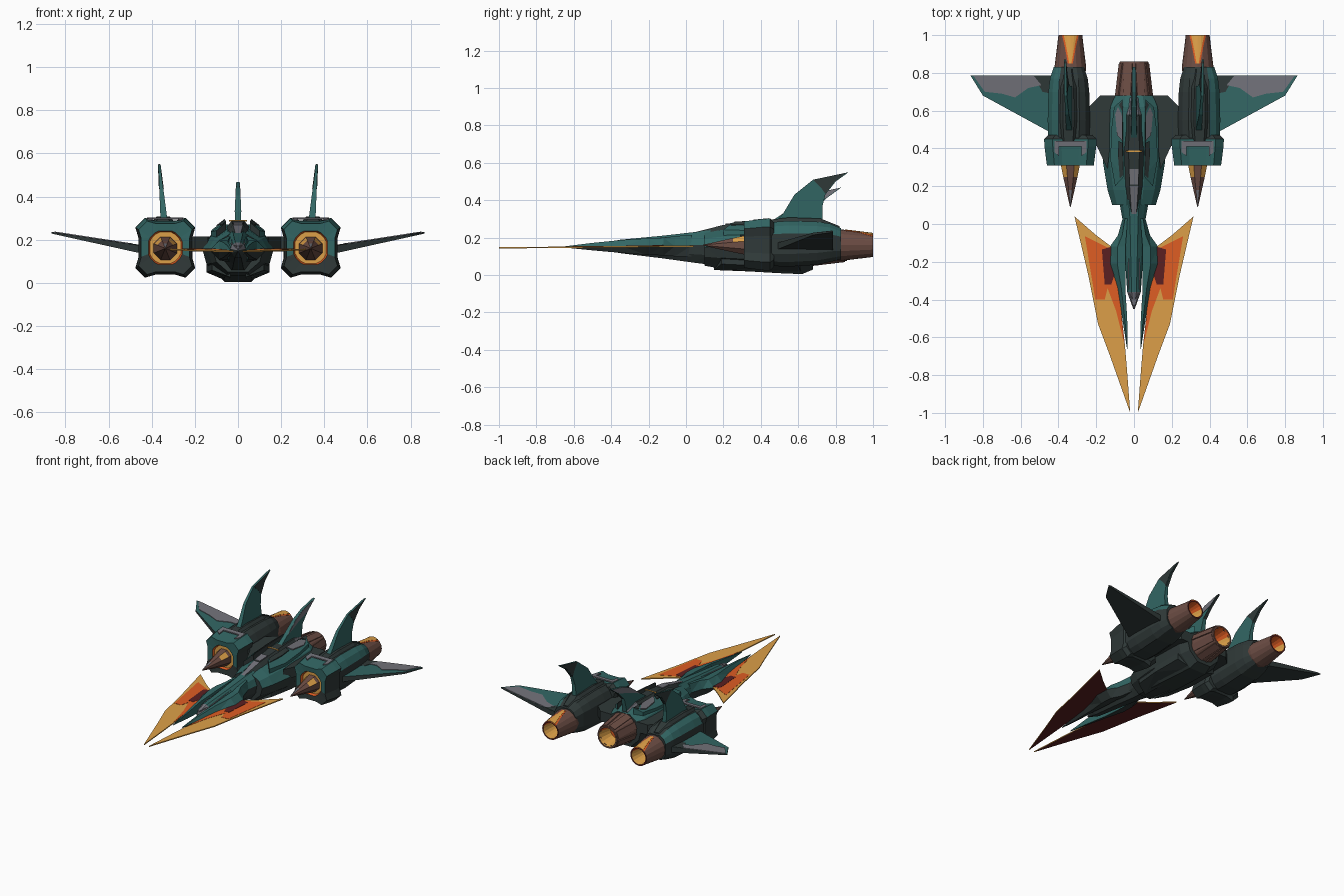
import bpy, bmesh, math
from mathutils import Vector

if "Cube" in bpy.data.objects:
    bpy.data.objects.remove(bpy.data.objects["Cube"])

# Palette (linear)
PALETTE = {
    "teal": (0.032, 0.133, 0.127), "charcoal": (0.029, 0.041, 0.040),
    "grey": (0.17, 0.17, 0.195), "brown": (0.15, 0.074, 0.058),
    "gold": (0.72, 0.35, 0.065), "orange": (0.74, 0.11, 0.017),
    "maroon": (0.105, 0.014, 0.015)}
MATS, INDEX = [], {}
for i, (n, c) in enumerate(PALETTE.items()):
    m = bpy.data.materials.new(n)
    m.diffuse_color = (*c, 1)
    m.use_nodes = True
    m.node_tree.nodes["Principled BSDF"].inputs["Base Color"].default_value = m.diffuse_color
    MATS.append(m)
    INDEX[n] = i


def finish(name, bm, paint, mirror):
    """Colour faces by rule, make the object, mirror it over x if paired."""
    bmesh.ops.recalc_face_normals(bm, faces=bm.faces)
    bm.normal_update()
    for f in bm.faces:
        f.material_index = INDEX[paint if isinstance(paint, str)
                                 else paint(f.calc_center_median(), f.normal)]
    bmesh.ops.triangulate(bm, faces=bm.faces)
    me = bpy.data.meshes.new(name)
    bm.to_mesh(me)
    bm.free()
    for m in MATS:
        me.materials.append(m)
    ob = bpy.data.objects.new(name, me)
    bpy.context.collection.objects.link(ob)
    if mirror:
        ob.modifiers.new("mirror", 'MIRROR').use_mirror_merge = False


def loft(name, rings, paint, mirror=False):
    """Skin a list of equal-length point rings and cap both ends."""
    bm = bmesh.new()
    vs = [[bm.verts.new(p) for p in r] for r in rings]
    n = len(rings[0])
    for a, b in zip(vs, vs[1:]):
        for k in range(n):
            bm.faces.new((a[k], a[(k + 1) % n], b[(k + 1) % n], b[k]))
    bm.faces.new(vs[0])
    bm.faces.new(vs[-1])
    finish(name, bm, paint, mirror)


def slab(name, pts, top, bottom, paint, mirror=False):
    """Plate from a 2D outline and two surfaces mapping it to 3D."""
    loft(name, [[top(a, b) for a, b in pts], [bottom(a, b) for a, b in pts]], paint, mirror)


def flat(z):
    return lambda x, y: (x, y, z)


def shape(profile, y, hw, z0, z1, cx=0):
    """Half profile of unit points, mirrored and fitted to a box at y."""
    full = profile + [(-a, b) for a, b in reversed(profile)]
    return [(cx + a * hw, y, (z0 + z1) / 2 + b * (z1 - z0) / 2) for a, b in full]


def circle(y, r, cx, cz, n=16, turn=0.5):
    return [(cx + r * math.sin(2 * math.pi * (k + turn) / n), y,
             cz + r * math.cos(2 * math.pi * (k + turn) / n)) for k in range(n)]


HULL = [(.35, 1), (.78, .65), (1, .15), (.88, -.45), (.4, -1)]

# Nose
def nose_paint(c, n):
    if n.z < 0.1:
        return "charcoal"
    return "grey" if c.y < -.37 else "teal"

loft("nose", [shape(HULL, *s) for s in (
    (-.45, .004, .145, .155), (-.36, .036, .118, .188), (-.13, .052, .09, .21),
    (.03, .062, .068, .228), (.13, .08, .055, .24))], nose_paint)
slab("nose_spine", [(-.008, -.43), (.008, -.43), (.032, -.33), (.028, 0), (.01, .05),
                    (-.01, .05), (-.028, 0), (-.032, -.33)],
     lambda x, y: (x, y, .213 + y * .1), lambda x, y: (x, y, .15), "grey")

# Main fuselage
loft("fuselage", [shape(HULL, *s) for s in (
    (.10, .115, .05, .225), (.18, .14, .035, .24), (.33, .165, .02, .255),
    (.5, .16, .01, .27), (.62, .155, .005, .27), (.68, .13, .03, .25))],
     lambda c, n: "teal" if n.z > 0.25 else "charcoal")

# Canopy spine with window, stripe, shoulder and belly armour
loft("canopy", [shape([(.5, 1), (1, .2), (1, -1)], *s) for s in (
    (.05, .025, .2, .23), (.2, .046, .2, .268), (.38, .058, .2, .288),
    (.58, .05, .2, .29), (.67, .03, .2, .265))],
     lambda c, n: "grey" if c.y > .6 and n.z > .5 or c.y < .2 and n.z > .9 else "charcoal")
slab("canopy_window", [(-.02, .21), (.02, .21), (.025, .29), (-.025, .29)],
     lambda x, y: (x, y, .273 + (y - .2) * .111),
     lambda x, y: (x, y, .266 + (y - .2) * .111), "grey")
slab("canopy_stripe", [(-.042, .38), (.042, .38), (.042, .388), (-.042, .388)],
     flat(.291), flat(.284), "gold")


def shoulder(h):
    return lambda x, y: (x, y, .30 + h - (x - .05) * .75 - max(0, .4 - y) * .1)

slab("shoulder_armour", [(.055, .25), (.1, .2), (.125, .34), (.12, .5), (.105, .62), (.06, .66)],
     shoulder(0), lambda x, y: (x, y, .2),
     lambda c, n: "charcoal" if n.x < -.3 else "teal", True)
slab("shoulder_panel", [(.062, .44), (.09, .47), (.10, .58), (.085, .62), (.065, .58)],
     shoulder(.005), shoulder(-.002), "grey", True)
slab("shoulder_strip", [(.056, .26), (.075, .24), (.085, .36), (.082, .44), (.062, .43),
                        (.064, .6), (.08, .63), (.061, .655)],
     shoulder(.004), shoulder(-.002), "charcoal", True)
slab("belly_armour", [(.035, .15), (.12, .19), (.145, .38), (.145, .6), (.05, .62)],
     lambda x, y: (x, y, .09), lambda x, y: (x, y, .002 + (x - .035) * .42 + max(0, .4 - y) * .1),
     "charcoal", True)
slab("engine_pylon", [(.1, .68), (.18, .68), (.25, .61), (.25, .40), (.2, .42), (.14, .29)],
     flat(.215), flat(.145), "charcoal", True)

# Prongs that carry the blades
def prong_ring(y, x0, x1, z0, z1):
    m = (z0 + z1) / 2
    return [(x0, y, z0), (x0, y, z1), ((x0 + x1) / 2, y, z1), (x1, y, m), ((x0 + x1) / 2, y, z0)]

loft("blade_prong", [prong_ring(*s) for s in (
    (-.66, .033, .037, .148, .152), (-.5, .036, .062, .132, .172),
    (-.34, .046, .088, .118, .188), (-.21, .045, .132, .108, .196),
    (-.12, .045, .128, .105, .20), (-.06, .04, .085, .1, .208),
    (.03, .035, .06, .1, .215))],
     lambda c, n: "teal" if n.z > -.1 else "charcoal", True)

# Energy blades, rising slightly towards the back
def rise(h):
    return lambda x, y: (x, y, .146 + h + (y + 1) * .009)

slab("blade", [(.02, -1.0), (.13, -.69), (.19, -.53), (.24, -.28), (.315, .04), (.2, -.06),
               (.12, -.12), (.11, -.25), (.075, -.4), (.048, -.64), (.035, -.8)],
     rise(.003), rise(-.004), lambda c, n: "maroon" if n.z < -.5 else "gold", True)
slab("blade_glow", [(.26, -.065), (.205, -.4), (.155, -.4), (.14, -.34), (.095, -.46),
                    (.05, -.64), (.075, -.38), (.11, -.25), (.13, -.13), (.19, -.1)],
     rise(.0045), rise(.001), "orange", True)
slab("blade_core", [(.12, -.12), (.17, -.135), (.155, -.32), (.12, -.32), (.1, -.26)],
     rise(.006), rise(.001), "maroon", True)

# Nozzle with a glowing hollow
def nozzle(name, cx, cz, spec, depth, rim, mirror):
    (y0, r0), (y1, r1), (y2, r2) = spec

    def paint(c, n):
        d = Vector((c.x - cx, 0, c.z - cz))
        if abs(n.y) > .9:
            return "orange" if n.y > 0 and d.length < r2 * .5 else rim
        if d.dot(n) < 0:
            return "gold" if c.z < cz + .2 * r2 else "orange"
        return "brown"
    loft(name, [circle(y, r, cx, cz, 16, 0) for y, r in (
        (y0, r0 * .9), (y1, r1), (y2, r2), (y2, r2 * .86), (y2 - depth, r2 * .6))], paint, mirror)

nozzle("main_nozzle", 0, .15, ((.64, .1), (.68, .098), (.86, .075)), .1, "brown", False)
for k in range(8):
    a = (k + .5) * math.pi / 4
    u, v = Vector((math.sin(a), 0, math.cos(a))), Vector((math.cos(a), 0, -math.sin(a)))
    loft("nozzle_petal", [[Vector((0, y, .15)) + u * (r + h) + v * w
                           for w, h in ((-.022, -.01), (-.022, .008), (.022, .008), (.022, -.01))]
                          for y, r in ((.68, .092), (.85, .07))], "brown")

# Side engines
EX, EZ = .337, .163
BODY = [(.5, 1), (.8, .8), (1, .45), (1, -.45), (.8, -.8), (.5, -1)]
loft("engine_body", [shape(BODY, *s, EX + .008) for s in (
    (.42, .108, .05, .28), (.55, .112, .045, .29), (.7, .108, .055, .285),
    (.77, .10, .07, .275), (.83, .08, .085, .25))],
     lambda c, n: "teal" if n.z > .2 and n.x > .45 else "charcoal", True)
nozzle("engine_nozzle", EX, .16, ((.76, .084), (.83, .084), (1.0, .063)), .12, "maroon", True)

# Glowing slit widening along the nozzle top
for name, h, widths in (("nozzle_slit_edge", .001, (.16, .36, .75)),
                        ("nozzle_slit", .0025, (.07, .24, .56))):
    loft(name, [[(EX + (r + o) * math.sin(w * t), y, .16 + (r + o) * math.cos(w * t))
                 for o, ts in ((h, (-1, -.5, 0, .5, 1)), (-.004, (1, .5, 0, -.5, -1))) for t in ts]
                for y, r, w in zip((.85, .92, 1.0), (.0815, .073, .063), widths)],
         "gold" if h > .002 else "orange", True)

# Cowl with raised corner lobes and a glowing intake
LOBE = [(.34, .9), (.68, 1), (1, .68), (.9, .34)]
QUAD = LOBE + [(a, -b) for a, b in reversed(LOBE)]
COWL = QUAD + [(-a, b) for a, b in reversed(QUAD)]

def cowl_ring(y, r):
    return [(EX + a * r, y, EZ + b * r) for a, b in COWL]

def round_ring(y, r):
    return [(EX + r * a / math.hypot(a, b), y, EZ + r * b / math.hypot(a, b)) for a, b in COWL]

def cowl_paint(c, n):
    d = Vector((c.x - EX, 0, c.z - EZ))
    if d.length < .084 and c.y < .4:
        return "gold" if n.y < -.9 else "orange"
    if n.y > .5 or c.z < EZ - .03:
        return "charcoal"
    if n.y < -.5 or n.z > .4:
        return "teal"
    return "charcoal"

loft("engine_cowl", [cowl_ring(.47, .118), cowl_ring(.45, .139), cowl_ring(.41, .137),
                     cowl_ring(.31, .124), round_ring(.313, .084), round_ring(.33, .077)],
     cowl_paint, True)
slab("cowl_panel", [(EX - .085, .44), (EX - .085, .38), (EX - .06, .36), (EX - .06, .41),
                    (EX + .06, .41), (EX + .06, .36), (EX + .085, .38), (EX + .085, .44)],
     lambda x, y: (x, y, .303 + (y - .43) * .1), lambda x, y: (x, y, .295 + (y - .43) * .1),
     "grey", True)
loft("intake_spike", [circle(y, r, EX, .16, 8) for y, r in (
    (.34, .060), (.31, .054), (.25, .041), (.18, .024), (.09, .002))],
     lambda c, n: "gold" if .25 < c.y < .31 and n.z > .5 and abs(n.x) > .3 else
     "grey" if c.y < .18 and n.z > .8 else "brown", True)
loft("engine_dorsal_block", [shape([(.6, 1), (1, .3), (1, -1)], *s, EX + .01) for s in (
    (.44, .04, .24, .295), (.55, .05, .24, .308), (.72, .045, .24, .302), (.82, .025, .22, .262))],
     "charcoal", True)

# Wings
def wing_face(sign, extra=0):
    return lambda x, y: (x, y, .155 + (x - .45) * .187 +
                         sign * (.018 - (x - .45) * .034) + extra)

slab("wing", [(.43, .48), (.47, .50), (.8, .68), (.865, .785), (.43, .785)],
     wing_face(1), wing_face(-1), lambda c, n: "teal" if n.z > .1 else "charcoal", True)
slab("wing_panel", [(.53, .784), (.49, .735), (.56, .72), (.63, .67), (.7, .69), (.79, .70), (.85, .784)],
     wing_face(1, .004), wing_face(1, -.003), "grey", True)
slab("wing_root_panel", [(.44, .784), (.44, .69), (.485, .70), (.53, .784)],
     wing_face(1, .003), wing_face(1, -.003), "charcoal", True)

# Swept fins
def fin_face(x0, lean, z0, sign, extra=0):
    return lambda y, z: (x0 + (z - z0) * lean + sign * (.016 - (z - z0) * .045 + extra), y, z)

FIN = [(.47, .27), (.52, .33), (.58, .43), (.68, .51), (.87, .55), (.80, .50),
       (.745, .43), (.73, .37), (.73, .27)]
FIN_TIP = [(.68, .508), (.86, .548), (.795, .50), (.745, .435), (.72, .47)]
MID = [(.43, .27), (.52, .33), (.62, .405), (.7, .44), (.83, .468), (.75, .41), (.69, .35), (.67, .26)]
MID_TIP = [(.52, .328), (.62, .403), (.7, .438), (.82, .465), (.745, .41), (.66, .385)]
for name, pts, tip, x0, lean, z0, hue, mir in (
        ("engine_fin", FIN, FIN_TIP, .343, .085, .29, "charcoal", True),
        ("centre_fin", MID, MID_TIP, 0, 0, .27, "grey", False)):
    slab(name, pts, fin_face(x0, lean, z0, 1), fin_face(x0, lean, z0, -1),
         lambda c, n: "charcoal" if n.z < -.3 else "teal", mir)
    slab(name + "_tip", tip, fin_face(x0, lean, z0, 1, .002), fin_face(x0, lean, z0, -1, .002),
         hue, mir)
